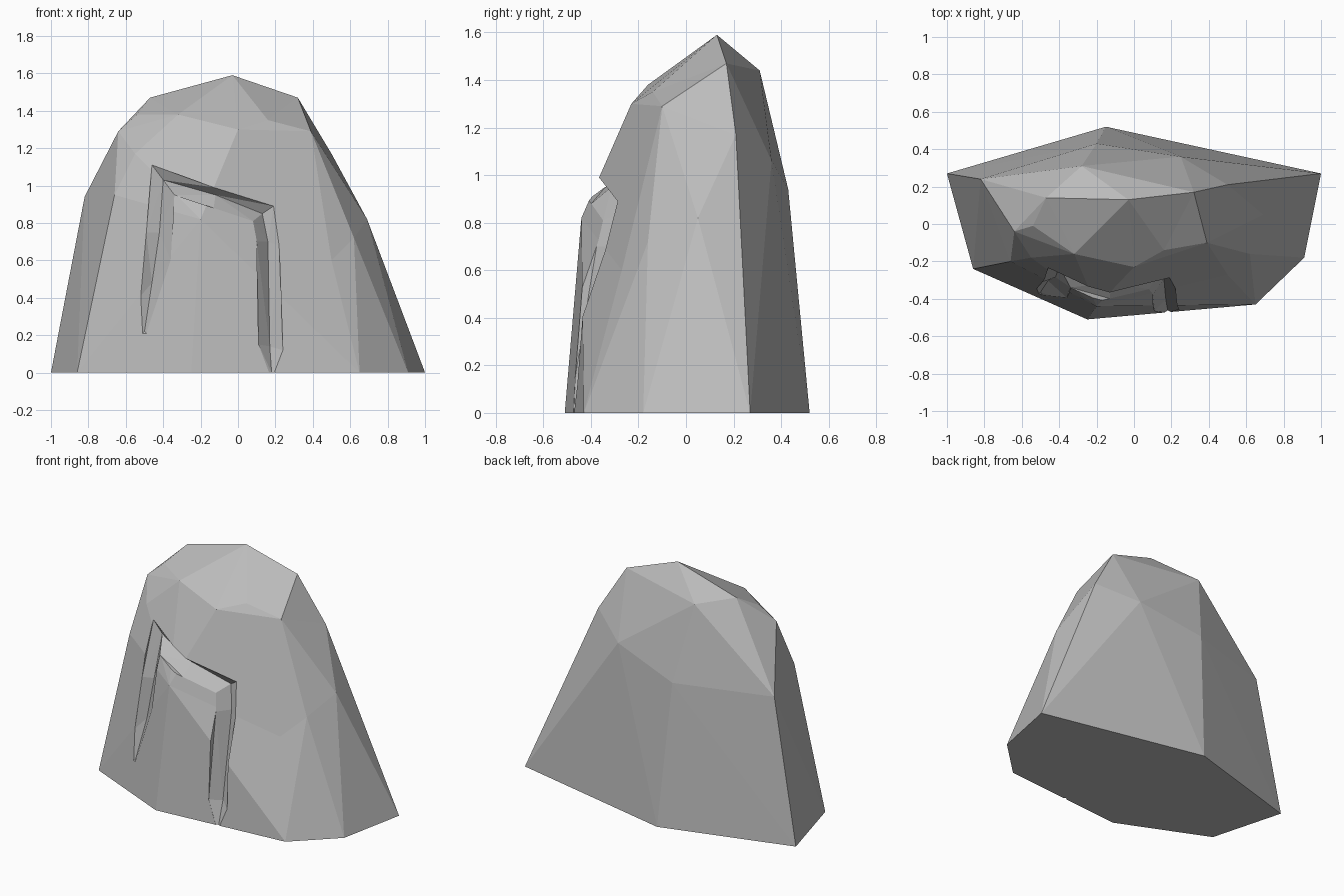
import bpy
import bmesh
from mathutils import Vector
from mathutils.bvhtree import BVHTree

default_cube = bpy.data.objects.get("Cube")
if default_cube:
    bpy.data.objects.remove(default_cube, do_unlink=True)


def make_material(name, value):
    material = bpy.data.materials.new(name)
    material.use_nodes = True
    colour = (value, value, value, 1)
    material.diffuse_color = colour
    shader = material.node_tree.nodes["Principled BSDF"]
    shader.inputs["Base Color"].default_value = colour
    shader.inputs["Roughness"].default_value = 0.9
    return material


def make_object(name, bm, material):
    bmesh.ops.recalc_face_normals(bm, faces=bm.faces[:])
    mesh = bpy.data.meshes.new(name)
    bm.to_mesh(mesh)
    bm.free()
    mesh.materials.append(material)
    obj = bpy.data.objects.new(name, mesh)
    bpy.context.collection.objects.link(obj)
    return obj


def wrap_corners(corners, centre, roundness):
    """Skin corners as seen from the centre, so slight hollows survive."""
    bm = bmesh.new()
    places = {}
    for corner in corners:
        offset = Vector(corner) - centre
        rounded = offset.lerp(offset.normalized(), roundness)
        places[bm.verts.new(rounded)] = Vector(corner)
    bmesh.ops.convex_hull(bm, input=bm.verts[:])
    for vert, place in places.items():
        vert.co = place
    loose = [vert for vert in bm.verts if not vert.link_faces]
    bmesh.ops.delete(bm, geom=loose, context="VERTS")
    return bm


stone_grey = make_material("stone grey", 0.5)

# Boulder: footprint, shoulder and crown corners
footprint = [(-1, .27), (-.86, -.24), (-.25, -.51), (.65, -.43),
             (.91, -.18), (1, .27), (-.15, .52)]
shoulder = [(-.82, .24, .94), (-.66, -.2, .95), (-.2, -.44, .82),
            (.5, -.27, .6), (.62, -.16, .72), (.69, .05, .82),
            (.5, .21, 1.17), (.25, .36, 1.06), (-.2, .43, .94)]
crown = [(-.55, -.18, 1.17), (-.64, -.04, 1.29), (-.54, -.01, 1.38),
         (-.47, .14, 1.47), (-.03, .13, 1.59), (.32, .17, 1.47),
         (.39, -.1, 1.29), (.16, -.14, 1.35), (0, -.23, 1.3),
         (-.32, -.16, 1.38), (-.28, .31, 1.44)]
corners = [(x, y, 0) for x, y in footprint] + shoulder + crown
rock_mesh = wrap_corners(corners, Vector((0, 0, .6)), 0.3)
surface = BVHTree.FromBMesh(rock_mesh)
boulder = make_object("boulder", rock_mesh, stone_grey)


def front_point(x, z, depth=0):
    """Point on the boulder's front, pushed in by the depth."""
    hit = surface.ray_cast(Vector((x, -2, max(z, .01))), Vector((0, 1, 0)))[0]
    return Vector((x, (hit.y if hit else -.45) + depth, z))


# Arched crack: outer rim, valley and inner rim at each station
crack = [((-.51, .21), (-.5, .22), (-.49, .21)),
         ((-.52, .41), (-.46, .48), (-.44, .36)),
         ((-.49, .75), (-.42, .75), (-.36, .6)),
         ((-.46, 1.11), (-.4, 1.03), (-.34, .95)),
         ((-.13, .99), (-.12, .95), (-.13, .88)),
         ((.19, .89), (.13, .85), (.08, .81)),
         ((.22, .68), (.16, .7), (.1, .7)),
         ((.24, .12), (.17, .14), (.11, .15)),
         ((.19, -.01), (.18, 0), (.17, -.01))]


def crack_section(bm, outer, valley, inner, depth):
    rim_out, rim_in = front_point(*outer), front_point(*inner)
    ahead = Vector((0, -.3, 0))
    points = [rim_out + ahead, rim_out,
              front_point(*valley, depth), rim_in, rim_in + ahead]
    return [bm.verts.new(point) for point in points]


cutter_mesh = bmesh.new()
sections = []
for index, station in enumerate(crack):
    at_end = index in (0, len(crack) - 1)
    sections.append(crack_section(cutter_mesh, *station, .01 if at_end else .06))
for first, second in zip(sections, sections[1:]):
    for i in range(len(first)):
        j = (i + 1) % len(first)
        cutter_mesh.faces.new((first[i], first[j], second[j], second[i]))
cutter_mesh.faces.new(sections[0])
cutter_mesh.faces.new(reversed(sections[-1]))
bmesh.ops.triangulate(cutter_mesh, faces=cutter_mesh.faces[:])
cutter = make_object("crack_cutter", cutter_mesh, stone_grey)
cutter.hide_render = True
cutter.hide_set(True)

# Carve the crack, then drop the cutter
carve = boulder.modifiers.new("carve crack", "BOOLEAN")
carve.operation = "DIFFERENCE"
carve.solver = "EXACT"
carve.object = cutter
bpy.context.view_layer.objects.active = boulder
boulder.select_set(True)
bpy.ops.object.modifier_apply(modifier=carve.name)
bpy.data.objects.remove(cutter, do_unlink=True)
